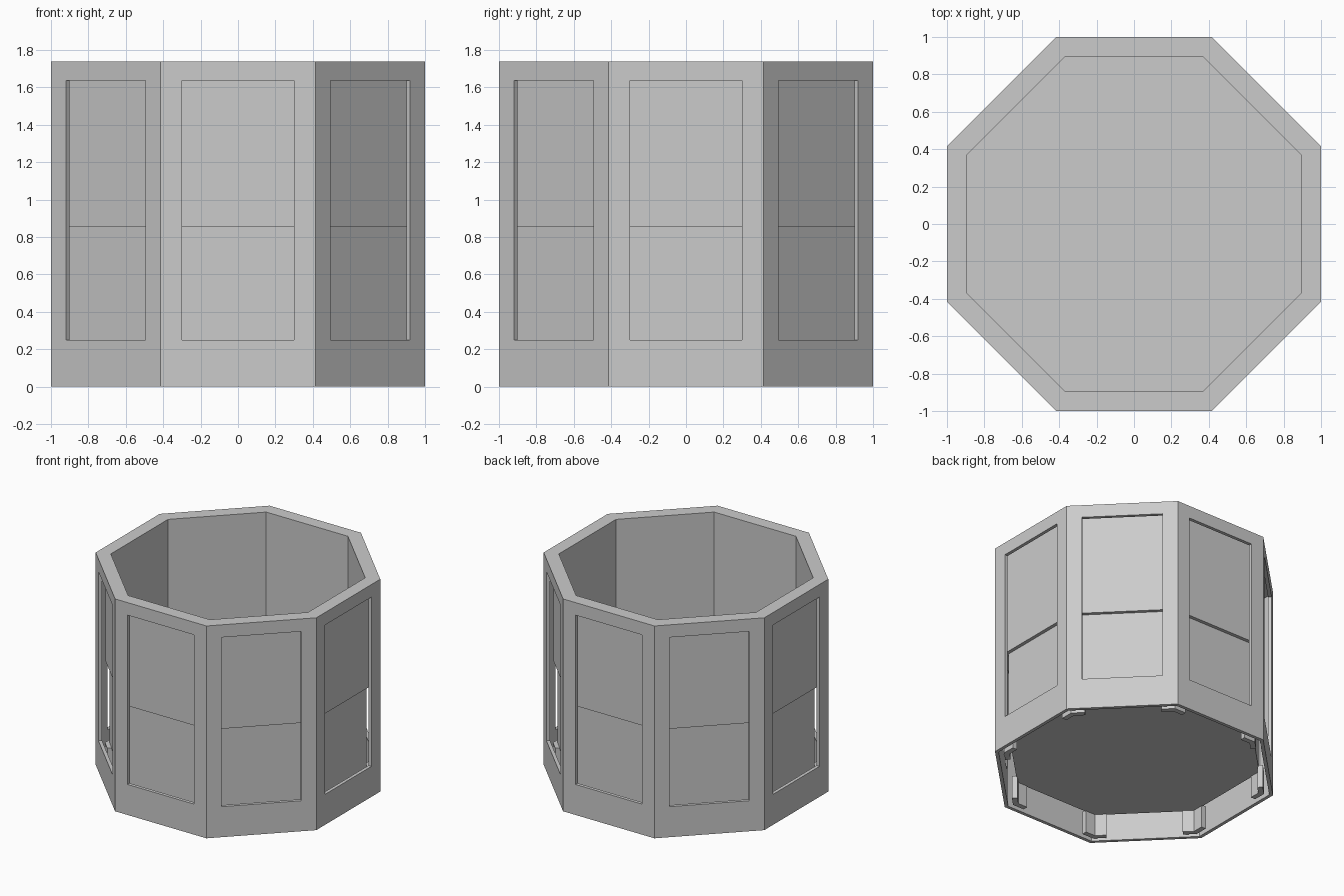
import bpy, bmesh, math
from mathutils import Matrix, Vector

cube = bpy.data.objects.get("Cube")
if cube:
    bpy.data.objects.remove(cube, do_unlink=True)

SIDES = 8
STEP = math.tau / SIDES
TAN = math.tan(STEP / 2)
HEIGHT = 1.74
FLOOR = 0.18         # underside of the inner tub
HALF = 0.3           # half width of a window opening
SILL, RAIL, HEAD = 0.25, 0.855, 1.637
OUT, SKIN, UPPER, LINING, INNER = 1.0, 0.973, 0.93, 0.902, 0.894

grey = bpy.data.materials.new("light_grey")
grey.use_nodes = True
colour = (0.6, 0.6, 0.6, 1)
grey.diffuse_color = colour
grey.node_tree.nodes["Principled BSDF"].inputs["Base Color"].default_value = colour


def finish(name, bm):
    bmesh.ops.recalc_face_normals(bm, faces=bm.faces)
    mesh = bpy.data.meshes.new(name)
    bm.to_mesh(mesh)
    bm.free()
    mesh.materials.append(grey)
    ob = bpy.data.objects.new(name, mesh)
    bpy.context.collection.objects.link(ob)
    return ob


def octagon(apothem):
    r = apothem / math.cos(STEP / 2)
    return [(r * math.cos((i + 0.5) * STEP), r * math.sin((i + 0.5) * STEP))
            for i in range(SIDES)]


def ring(name, profile):
    """Sweep a closed (apothem, z) profile around the octagon."""
    bm = bmesh.new()
    loops = [[bm.verts.new((x, y, z)) for x, y in octagon(a)] for a, z in profile]
    for lo, hi in zip(loops, loops[1:] + loops[:1]):
        for i in range(SIDES):
            j = (i + 1) % SIDES
            bm.faces.new((lo[i], lo[j], hi[j], hi[i]))
    return finish(name, bm)


def prism(bm, points, z0, z1, turn=0):
    """Upright prism from plan points, turned to one side of the octagon."""
    rot = Matrix.Rotation(turn, 3, 'Z')
    face = bm.faces.new([bm.verts.new(rot @ Vector((x, y, z0))) for x, y in points])
    new = bmesh.ops.extrude_face_region(bm, geom=[face])["geom"]
    top = [v for v in new if isinstance(v, bmesh.types.BMVert)]
    bmesh.ops.translate(bm, verts=top, vec=(0, 0, z1 - z0))


def per_side(name, plan, z0, z1):
    """The same upright block on every side."""
    bm = bmesh.new()
    for i in range(SIDES):
        prism(bm, plan, z0, z1, i * STEP)
    return finish(name, bm)


# Double-skinned wall: the inner skin is thicker above the window rail
walls = ring("walls", [(OUT, 0), (OUT, HEIGHT), (INNER, HEIGHT), (INNER, FLOOR),
                       (LINING, FLOOR), (LINING, RAIL), (UPPER, RAIL),
                       (UPPER, HEIGHT - 0.03), (SKIN, HEIGHT - 0.03), (SKIN, 0)])

# Window openings cut through the outer skin
cutter = per_side("window_cutter",
                  [(0.95, -HALF), (1.05, -HALF), (1.05, HALF), (0.95, HALF)], SILL, HEAD)
cutter.hide_render = True
cutter.hide_viewport = True
cut = walls.modifiers.new("window_openings", 'BOOLEAN')
cut.operation = 'DIFFERENCE'
cut.solver = 'EXACT'
cut.object = cutter

# Floor closing the inner tub, leaving the gap between the skins open
bm = bmesh.new()
prism(bm, octagon(INNER), FLOOR, FLOOR + 0.02)
finish("floor", bm)

# Angled corner feet below the floor
near, far, end = INNER, 0.935, 0.285
arm = [(near, end), (far, end), (far, far * TAN)]
turn = Matrix.Rotation(STEP, 2)
other = [tuple(turn @ Vector((x, -y))) for x, y in (arm[1], arm[0])]
per_side("corner_feet", arm + other + [(near, near * TAN)], 0, FLOOR + 0.01)
